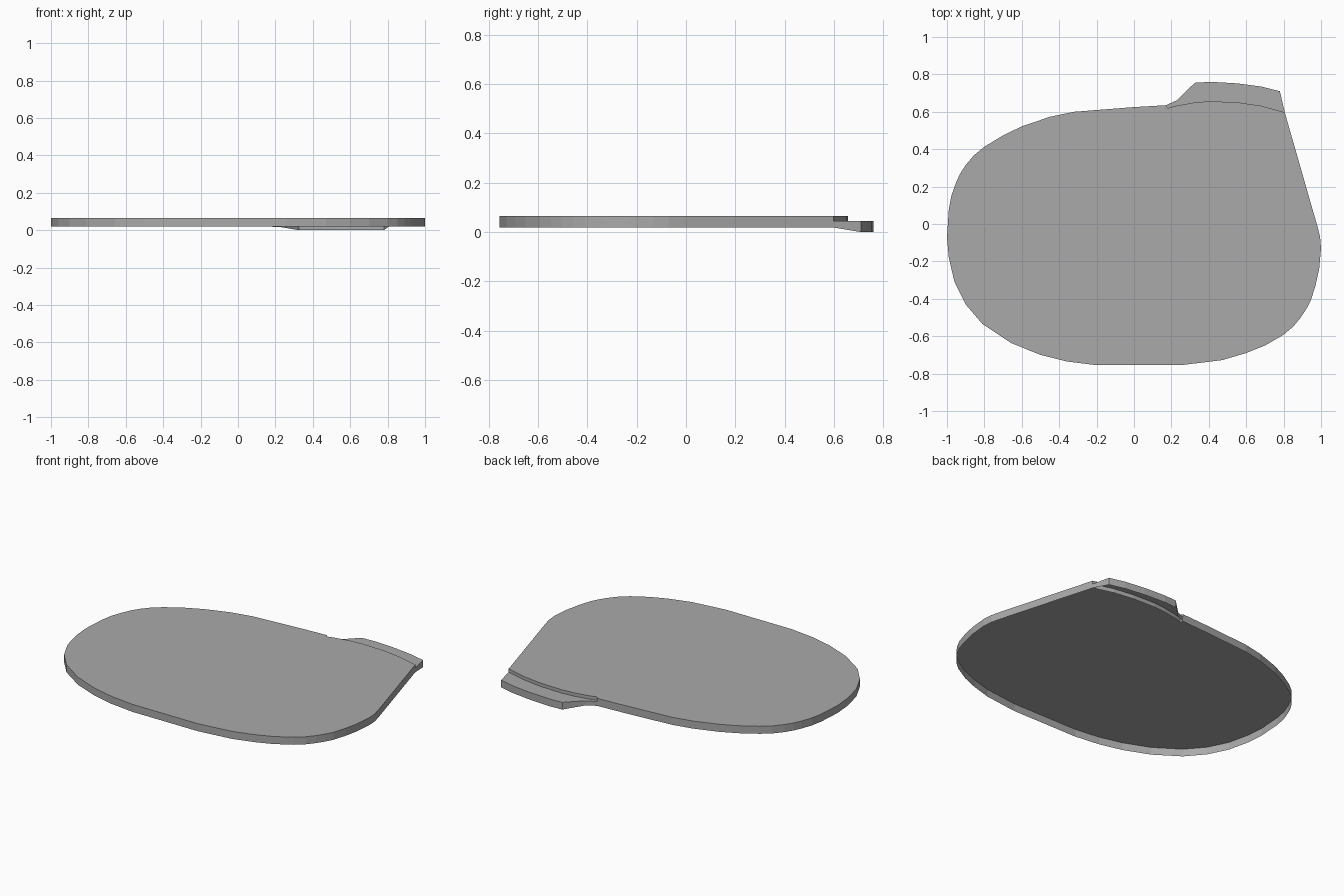
import bpy
import bmesh

cube = bpy.data.objects.get("Cube")
if cube:
    bpy.data.objects.remove(cube, do_unlink=True)

# Single plain grey
grey = bpy.data.materials.new("plain grey")
grey.use_nodes = True
colour = (0.4, 0.4, 0.4, 1)
grey.diffuse_color = colour
grey.node_tree.nodes["Principled BSDF"].inputs["Base Color"].default_value = colour

PLATE_BOTTOM, PLATE_TOP, LIP_TOP = 0.019, 0.066, 0.045


def open_shell(name, outline, bottoms, top_z):
    """Flat top over a clockwise outline, with a skirt down to each bottom height (None: no skirt)."""
    bm = bmesh.new()
    top = [bm.verts.new((x, y, top_z)) for x, y in outline]
    low = [None if z is None else bm.verts.new((x, y, z)) for (x, y), z in zip(outline, bottoms)]
    bm.faces.new(top[::-1])
    for i in range(len(top)):
        j = (i + 1) % len(top)
        if low[i] and low[j]:
            bm.faces.new((top[i], top[j], low[j], low[i]))
    mesh = bpy.data.meshes.new(name)
    bm.to_mesh(mesh)
    bm.free()
    mesh.materials.append(grey)
    bpy.context.collection.objects.link(bpy.data.objects.new(name, mesh))


# Plate: rounded outline, open underneath
seam = [(.18, .62), (.23, .633), (.32, .649), (.4, .656), (.55, .651), (.68, .632), (.806, .597)]
right_side = [(.98, -.01), (.995, -.07), (1, -.13), (.99, -.24), (.97, -.33), (.945, -.41),
              (.92, -.457), (.89, -.502), (.852, -.548), (.8, -.592), (.7, -.65), (.6, -.69),
              (.47, -.728), (.25, -.755)]
left_side = [(-.2, -.755), (-.36, -.735), (-.5, -.7), (-.66, -.635), (-.81, -.535),
             (-.9, -.43), (-.96, -.31), (-.99, -.18), (-1, -.07), (-.99, .08), (-.976, .153),
             (-.952, .22), (-.93, .268), (-.9, .315), (-.856, .367), (-.8, .413), (-.7, .474),
             (-.6, .522), (-.45, .573), (-.32, .6), (0, .625), (.17, .635)]
outline = seam + right_side + left_side
open_shell("plate", outline, [PLATE_BOTTOM] * len(outline), PLATE_TOP)

# Lip: lowered rim behind the plate, with a skirt on its outer edge only
rim = [seam[0], (.17, .635), (.23, .662), (.325, .755), (.41, .76), (.55, .752), (.68, .735),
       (.78, .71), seam[-1]]
rim_bottoms = [PLATE_BOTTOM, PLATE_BOTTOM, 0.016] + [0] * 5 + [PLATE_BOTTOM]
inner = seam[-2:0:-1]
open_shell("lip", rim + inner, rim_bottoms + [None] * len(inner), LIP_TOP)
